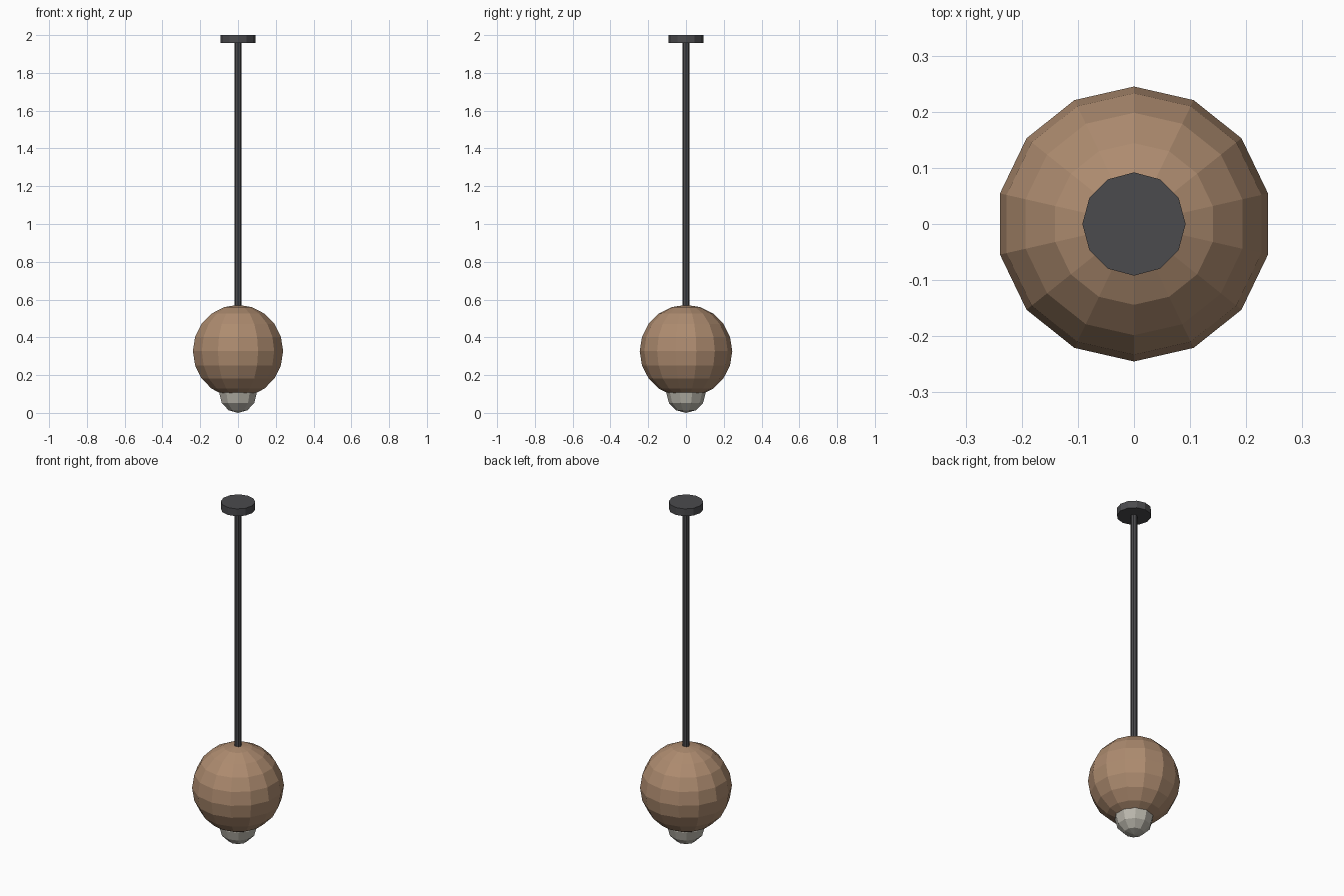
import bpy

if "Cube" in bpy.data.objects:
    bpy.data.objects.remove(bpy.data.objects["Cube"])


def material(name, rgb):
    m = bpy.data.materials.new(name)
    m.diffuse_color = (*rgb, 1)
    m.use_nodes = True
    m.node_tree.nodes["Principled BSDF"].inputs["Base Color"].default_value = m.diffuse_color
    return m


def finish(name, mat):
    ob = bpy.context.object
    ob.name = name
    ob.data.materials.append(mat)


def cylinder(name, sides, radius, z0, z1, mat):
    bpy.ops.mesh.primitive_cylinder_add(vertices=sides, radius=radius, depth=z1 - z0,
                                        location=(0, 0, (z0 + z1) / 2))
    finish(name, mat)


def ball(name, sides, rings, radius, z, mat):
    # quarter turn by location of the first vertex: corners lie on the y axis
    bpy.ops.mesh.primitive_uv_sphere_add(segments=sides, ring_count=rings,
                                         radius=radius, location=(0, 0, z))
    ob = bpy.context.object
    if max(v.co.y for v in ob.data.vertices) < radius * 0.995:
        for v in ob.data.vertices:
            v.co.x, v.co.y = -v.co.y, v.co.x
    finish(name, mat)


metal = material("dark_metal", (0.07, 0.07, 0.075))
wood = material("brown_shade", (0.42, 0.26, 0.16))
glass = material("pale_bulb", (0.5, 0.48, 0.42))

# Ceiling plate and hanging rod
cylinder("ceiling_plate", 12, 0.092, 1.957, 2.0, metal)
cylinder("hanging_rod", 8, 0.0185, 0.555, 1.957, metal)

# Round shade with the bulb peeking out below
ball("globe_shade", 14, 10, 0.245, 0.327, wood)
ball("bulb", 10, 6, 0.104, 0.104, glass)
